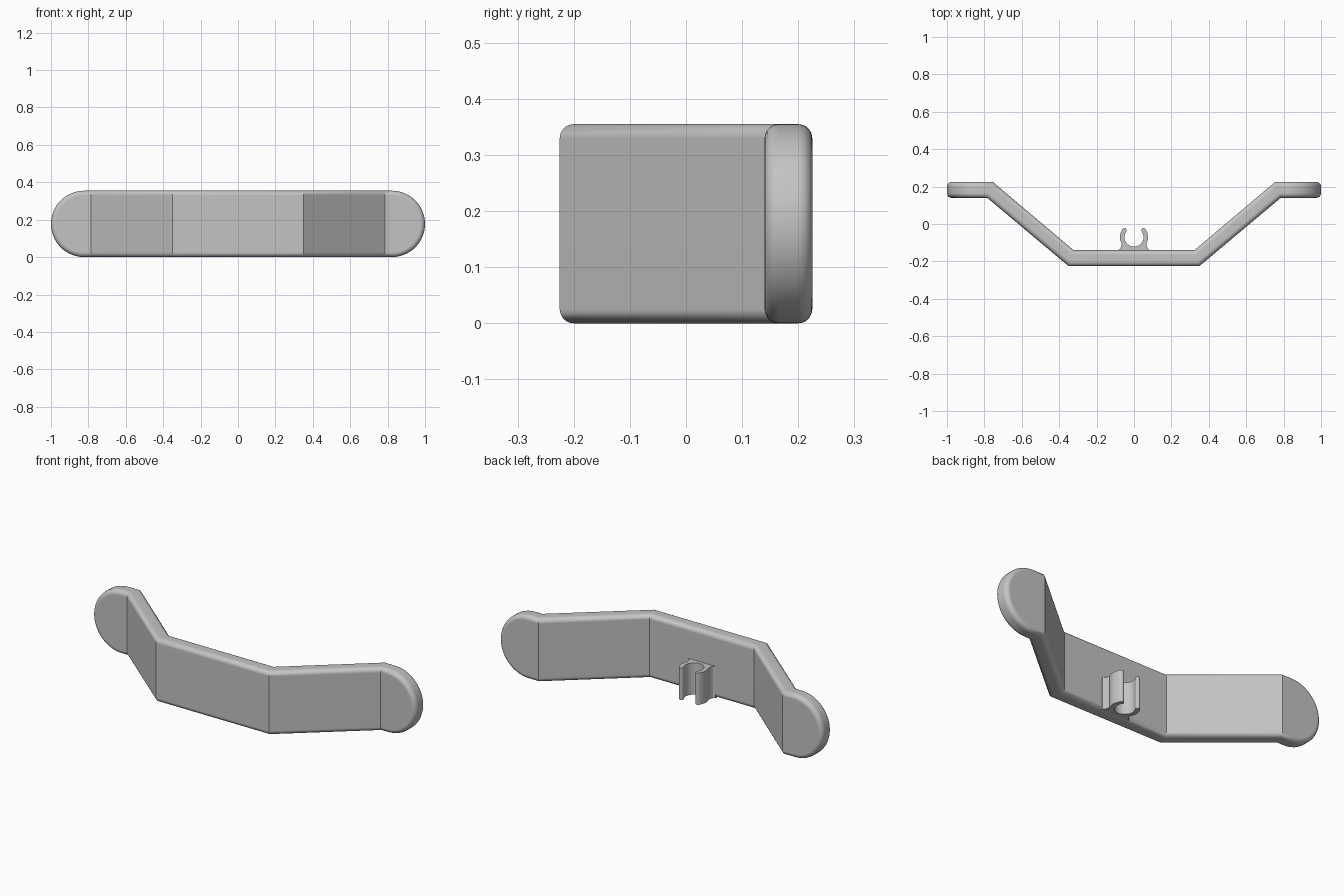
import bpy, bmesh
from math import sin, cos, pi, radians
from mathutils import Vector

cube = bpy.data.objects.get("Cube")
if cube:
    bpy.data.objects.remove(cube, do_unlink=True)

HEIGHT, THICK, FILLET = 0.355, 0.085, 0.025
FRONT_MID, FRONT_WING = -0.225, 0.14      # front surface y of centre and wings
R = HEIGHT / 2

grey = bpy.data.materials.new("plain_grey")
grey.use_nodes = True
colour = (0.55, 0.55, 0.55, 1)
grey.diffuse_color = colour
grey.node_tree.nodes["Principled BSDF"].inputs["Base Color"].default_value = colour


def arc(cx, cy, r, a0, a1, n):
    angles = [radians(a0 + (a1 - a0) * i / n) for i in range(n + 1)]
    return [(cx + r * cos(a), cy + r * sin(a)) for a in angles]


def prism(bm, points, to_3d, sweep):
    """Extrude a flat outline along the sweep vector."""
    face = bm.faces.new([bm.verts.new(to_3d(p)) for p in points])
    out = bmesh.ops.extrude_face_region(bm, geom=[face], use_keep_orig=True)
    moved = [v for v in out["geom"] if isinstance(v, bmesh.types.BMVert)]
    bmesh.ops.translate(bm, verts=moved, vec=sweep)
    bmesh.ops.recalc_face_normals(bm, faces=bm.faces)


def finish(bm, name):
    mesh = bpy.data.meshes.new(name)
    bm.to_mesh(mesh)
    bm.free()
    mesh.materials.append(grey)
    obj = bpy.data.objects.new(name, mesh)
    bpy.context.collection.objects.link(obj)
    bpy.ops.object.select_all(action="DESELECT")
    obj.select_set(True)
    bpy.context.view_layer.objects.active = obj
    bpy.ops.object.shade_smooth_by_angle(angle=radians(30))
    weighted = obj.modifiers.new("even_shading", "WEIGHTED_NORMAL")
    weighted.keep_sharp = True
    return obj


# Bar: a round-ended slab with softened rims, cut at the mitres and bent
bm = bmesh.new()
outline = arc(1 - R, R, R, -90, 90, 32) + arc(R - 1, R, R, 90, 270, 32)
prism(bm, outline, lambda p: (p[0], 0, p[1]), Vector((0, THICK, 0)))
rims = [e for e in bm.edges if abs(e.verts[0].co.y - e.verts[1].co.y) < 1e-5]
bmesh.ops.bevel(bm, geom=rims, offset=FILLET, segments=5, profile=0.5,
                affect="EDGES", clamp_overlap=False)
for side in (1, -1):
    for bend_x, lean in ((0.35, 0.027), (0.785, 0.03)):
        bmesh.ops.bisect_plane(bm, geom=bm.verts[:] + bm.edges[:] + bm.faces[:],
                               plane_co=(side * bend_x, 0, 0),
                               plane_no=(side * THICK, lean, 0))
for v in bm.verts:
    v.co.y += FRONT_WING if abs(v.co.x) > 0.55 else FRONT_MID
bmesh.ops.recalc_face_normals(bm, faces=bm.faces)
finish(bm, "bent_bar")

# Clip: an open ring on flared feet behind the centre, half the bar's height
CY, R_IN, R_OUT, OPEN = -0.07, 0.051, 0.075, 36
mid = (R_IN + R_OUT) / 2
tip = (mid * cos(radians(OPEN)), CY + mid * sin(radians(OPEN)))
half = [(0.088, -0.15), (0.085, -0.139), (0.075, -0.133), (0.069, -0.122)]
half += arc(0, CY, R_OUT, -28, OPEN, 12)
half += arc(*tip, (R_OUT - R_IN) / 2, OPEN, OPEN + 180, 8)[1:-1]
half += arc(0, CY, R_IN, OPEN, -90, 24)
loop = half + [(-x, y) for x, y in reversed(half[:-1])]
bm = bmesh.new()
prism(bm, loop, lambda p: (p[0], p[1], 0), Vector((0, 0, R)))
finish(bm, "rear_clip")
